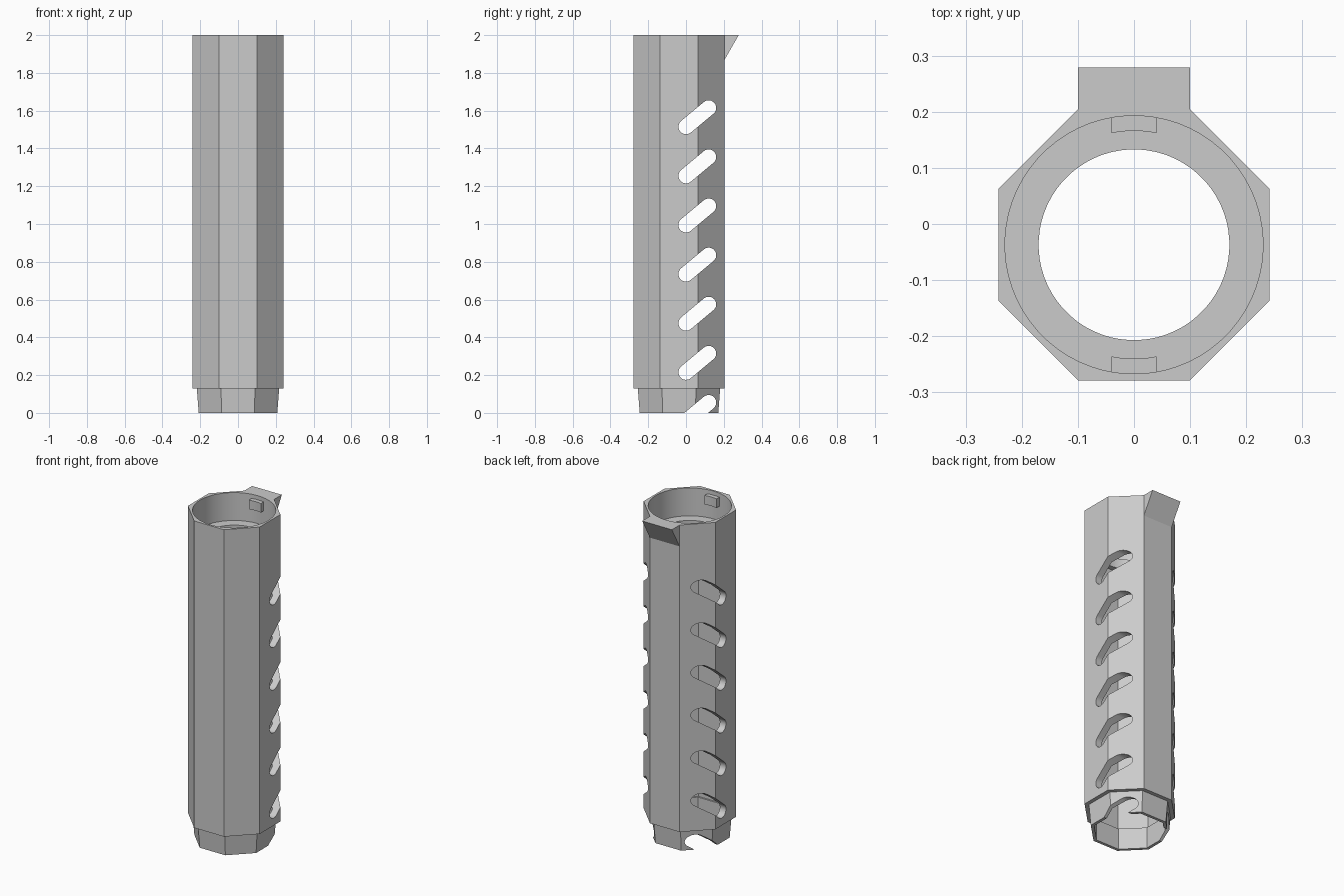
import bpy, bmesh, math
from mathutils import Vector

cube = bpy.data.objects.get("Cube")
if cube:
    bpy.data.objects.remove(cube, do_unlink=True)

CY = -0.037          # tube axis in y
APOTHEM = 0.2415     # outer octagon, centre to flat
STEP = 0.13          # height where the collar meets the body

grey = bpy.data.materials.new("plain_grey")
grey.use_nodes = True
colour = (0.6, 0.6, 0.6, 1)
grey.diffuse_color = colour
grey.node_tree.nodes["Principled BSDF"].inputs["Base Color"].default_value = colour


def loft(name, bottom, top):
    """Closed solid between two matching point rings."""
    bm = bmesh.new()
    a = [bm.verts.new(p) for p in bottom]
    b = [bm.verts.new(p) for p in top]
    n = len(a)
    bm.faces.new(a[::-1])
    bm.faces.new(b)
    for i in range(n):
        j = (i + 1) % n
        bm.faces.new((a[i], a[j], b[j], b[i]))
    bmesh.ops.recalc_face_normals(bm, faces=bm.faces)
    mesh = bpy.data.meshes.new(name)
    bm.to_mesh(mesh)
    bm.free()
    mesh.materials.append(grey)
    obj = bpy.data.objects.new(name, mesh)
    bpy.context.collection.objects.link(obj)
    return obj


def ring(radius, z, n):
    return [Vector((radius * math.cos((i + 0.5) * math.tau / n),
                    CY + radius * math.sin((i + 0.5) * math.tau / n), z))
            for i in range(n)]


def octagon(name, z0, z1, a0, a1):
    k = 1 / math.cos(math.pi / 8)
    return loft(name, ring(a0 * k, z0, 8), ring(a1 * k, z1, 8))


def cylinder(name, z0, z1, r):
    return loft(name, ring(r, z0, 64), ring(r, z1, 64))


def slot_cutter(z):
    """Slanted capsule running straight through along x."""
    low, high, r, n = Vector((0, z)), Vector((0.12, z + 0.1)), 0.04, 12
    tilt = math.atan2(0.1, 0.12)
    pts = []
    for centre, start in ((high, tilt - math.pi / 2), (low, tilt + math.pi / 2)):
        for i in range(n + 1):
            t = start + math.pi * i / n
            pts.append(centre + r * Vector((math.cos(t), math.sin(t))))
    return loft("slot_cutter", [(-0.4, p.x, p.y) for p in pts],
                [(0.4, p.x, p.y) for p in pts])


def cut(obj, cutters):
    for c in cutters:
        c.hide_render = True
        mod = obj.modifiers.new("cut", 'BOOLEAN')
        mod.operation = 'DIFFERENCE'
        mod.solver = 'EXACT'
        mod.object = c
    bpy.context.view_layer.update()
    graph = bpy.context.evaluated_depsgraph_get()
    mesh = bpy.data.meshes.new_from_object(obj.evaluated_get(graph))
    obj.modifiers.clear()
    obj.data = mesh
    mesh.materials.clear()
    mesh.materials.append(grey)
    for c in cutters:
        bpy.data.objects.remove(c, do_unlink=True)
    bpy.ops.object.select_all(action='DESELECT')
    obj.select_set(True)
    bpy.context.view_layer.objects.active = obj
    bpy.ops.object.shade_smooth_by_angle(angle=math.radians(25))


# Octagonal body: hollow shell, round socket above an inner flange, side slots
body = octagon("tube_body", STEP, 2, APOTHEM, APOTHEM)
cut(body, [octagon("hollow", 0.05, 1.77, 0.2, 0.2),
           cylinder("socket", 1.83, 2.1, 0.23),
           cylinder("flange_hole", 1.7, 1.9, 0.17)]
    + [slot_cutter(0.215 + 0.26 * i) for i in range(6)])

# Tapered collar at the foot, with the lowest slot open to its rim
collar = octagon("foot_collar", 0, STEP, 0.208, 0.218)
cut(collar, [octagon("collar_hollow", -0.05, 0.2, 0.19, 0.19),
             slot_cutter(-0.045)])

# Wedge lip on the back of the top rim
back = CY + APOTHEM
section = [(back - 0.005, 1.87), (back, 1.87), (0.279, 2), (back - 0.005, 2)]
loft("back_lip", [(-0.1, y, z) for y, z in section],
     [(0.1, y, z) for y, z in section])

# Two locking tabs inside the socket
for name, side in (("back_tab", 1), ("front_tab", -1)):
    arc = []
    for r, order in ((0.203, 1), (0.232, -1)):
        for i in range(-3, 4):
            x = order * i * 0.04 / 3
            arc.append((x, CY + side * math.sqrt(r * r - x * x)))
    loft(name, [(x, y, 1.92) for x, y in arc], [(x, y, 1.975) for x, y in arc])
